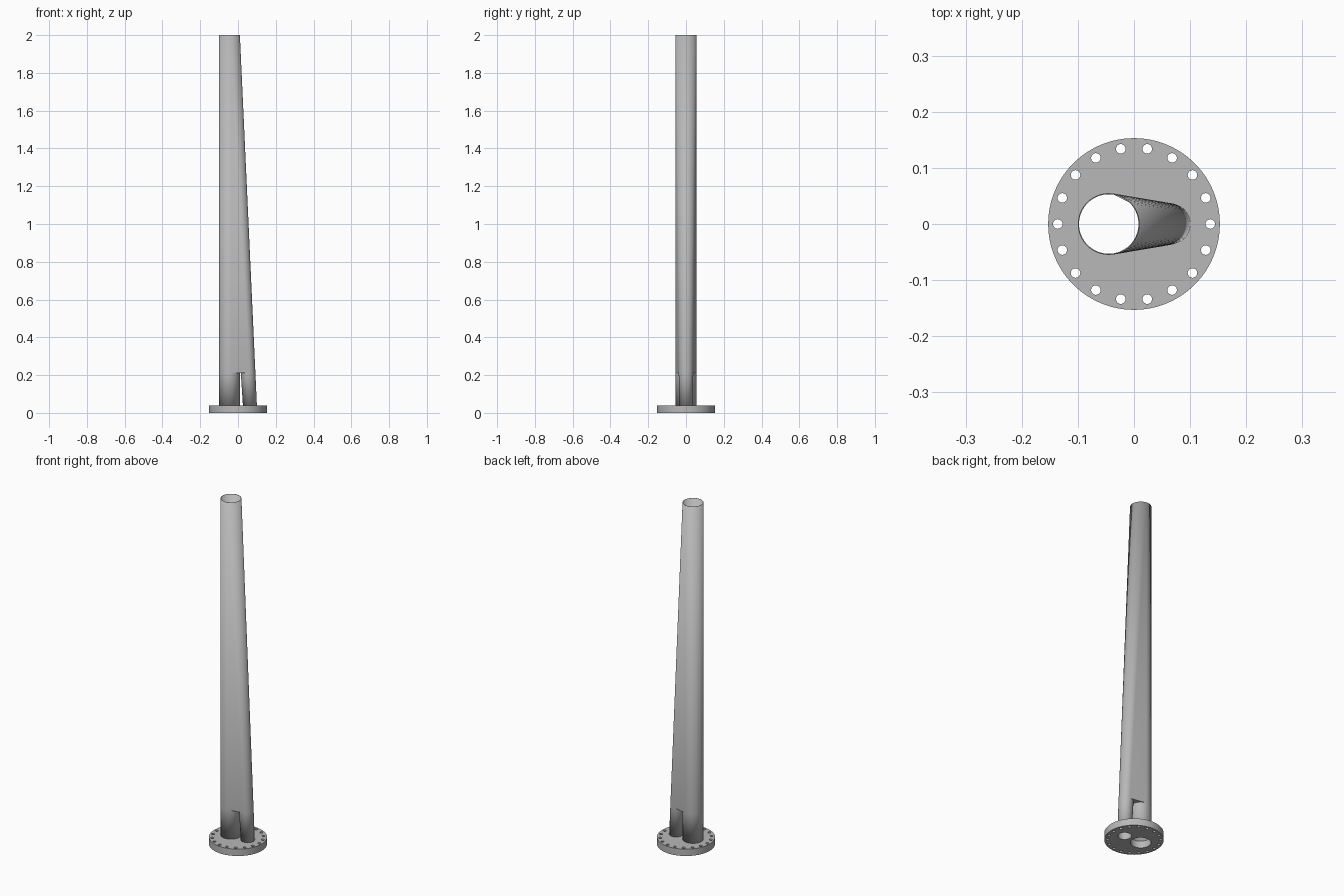
import bpy
import bmesh
from math import acos, cos, sin, pi, radians

if "Cube" in bpy.data.objects:
    bpy.data.objects.remove(bpy.data.objects["Cube"], do_unlink=True)

# Main dimensions
FLANGE_R, FLANGE_H = 0.153, 0.04
BIG_X, BIG_R = -0.045, 0.055
SMALL_X, SMALL_R = 0.063, 0.037
NOTCH_Z, TOP_Z, WALL = 0.21, 2.0, 0.002
SEAM = acos((BIG_R - SMALL_R) / (SMALL_X - BIG_X))  # where flat sides touch both pipes

grey = bpy.data.materials.new("plain_grey")
grey.use_nodes = True
colour = (0.48, 0.48, 0.48, 1)
grey.diffuse_color = colour
grey.node_tree.nodes["Principled BSDF"].inputs["Base Color"].default_value = colour


def finish(name, bm):
    bmesh.ops.recalc_face_normals(bm, faces=bm.faces)
    mesh = bpy.data.meshes.new(name)
    bm.to_mesh(mesh)
    bm.free()
    mesh.materials.append(grey)
    obj = bpy.data.objects.new(name, mesh)
    bpy.context.collection.objects.link(obj)
    bpy.ops.object.select_all(action="DESELECT")
    obj.select_set(True)
    bpy.context.view_layer.objects.active = obj
    bpy.ops.object.shade_smooth_by_angle(angle=radians(30))
    return obj


def arc(x, r, z, start, end, steps=32):
    angles = [start + (end - start) * i / steps for i in range(steps + 1)]
    return [(x + r * cos(a), r * sin(a), z) for a in angles]


def big_arc(z, start, end):
    return arc(BIG_X, BIG_R, z, start, end)


def small_arc(z, start, end):
    # The leaning branch widens until it meets the big pipe at the top
    t = (z - FLANGE_H) / (TOP_Z - FLANGE_H)
    return arc(SMALL_X + t * (BIG_X - SMALL_X), SMALL_R + t * (BIG_R - SMALL_R), z, start, end)


def loft(bm, lower, upper):
    a = [bm.verts.new(p) for p in lower]
    b = [bm.verts.new(p) for p in upper]
    for i in range(len(a) - 1):
        bm.faces.new((a[i], a[i + 1], b[i + 1], b[i]))


# Base flange with bolt holes and two pipe openings
bm = bmesh.new()
circles = [(0, 0, FLANGE_R, 96),
           (BIG_X, 0, BIG_R - WALL, 64), (SMALL_X, 0, SMALL_R - WALL, 48)]
circles += [(0.136 * cos(i * pi / 9), 0.136 * sin(i * pi / 9), 0.0085, 20) for i in range(18)]
for x, y, r, sides in circles:
    ring = [bm.verts.new((x + r * cos(2 * pi * i / sides), y + r * sin(2 * pi * i / sides), 0))
            for i in range(sides)]
    for i in range(sides):
        bm.edges.new((ring[i - 1], ring[i]))
bmesh.ops.triangle_fill(bm, use_beauty=True, edges=bm.edges[:], normal=(0, 0, 1))
top = bmesh.ops.extrude_face_region(bm, geom=bm.faces[:], use_keep_orig=True)
bmesh.ops.translate(bm, vec=(0, 0, FLANGE_H),
                    verts=[v for v in top["geom"] if isinstance(v, bmesh.types.BMVert)])
finish("base_flange", bm)

# Hollow tapering shaft that splits into two pipes above the flange
bm = bmesh.new()
back = 2 * pi - SEAM
for section in (big_arc, small_arc):
    for start, end in ((-SEAM, SEAM), (SEAM, back)):
        loft(bm, section(FLANGE_H, start, end), section(NOTCH_Z, start, end))


def outline(z):
    loop = small_arc(z, -SEAM, SEAM) + big_arc(z, SEAM, back)
    return loop + loop[:1]


loft(bm, outline(NOTCH_Z), outline(TOP_Z))

# Ledge closing the gap between the pipes at the notch
ledge = big_arc(NOTCH_Z, -SEAM, SEAM) + small_arc(NOTCH_Z, SEAM, back)
bm.faces.new([bm.verts.new(p) for p in ledge])
bmesh.ops.remove_doubles(bm, verts=bm.verts[:], dist=0.00001)
shaft = finish("tapered_shaft", bm)
wall = shaft.modifiers.new("pipe_wall", "SOLIDIFY")
wall.thickness = WALL
wall.offset = -1
